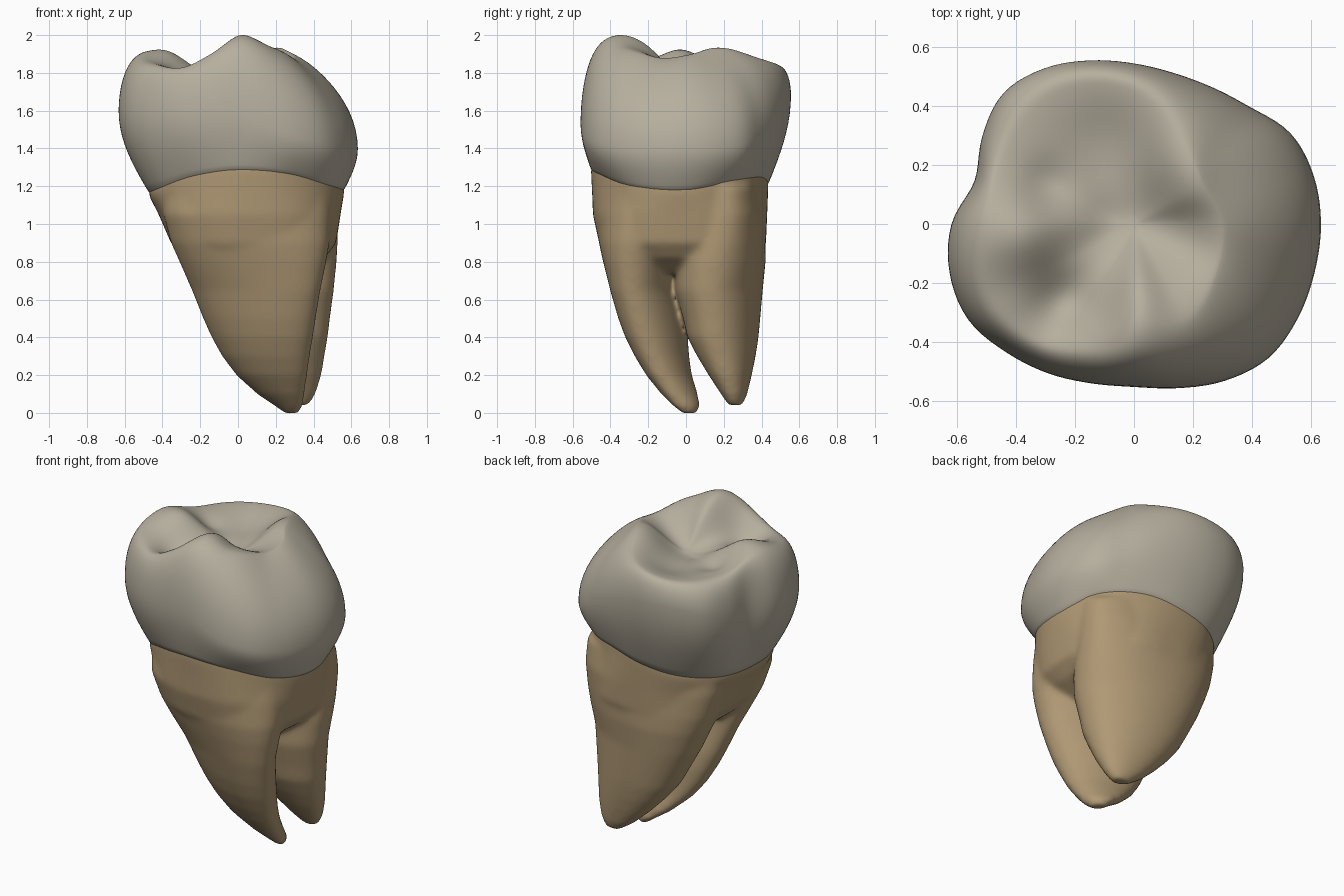
import bpy, bmesh, math

if "Cube" in bpy.data.objects:
    bpy.data.objects.remove(bpy.data.objects["Cube"])

def material(name, rgb):
    m = bpy.data.materials.new(name)
    m.diffuse_color = (*rgb, 1)
    m.use_nodes = True
    m.node_tree.nodes["Principled BSDF"].inputs["Base Color"].default_value = m.diffuse_color
    return m

def around(table, a):
    """Smooth periodic interpolation of evenly spaced values, a in radians."""
    n = len(table)
    f = (a / (2 * math.pi) * n) % n
    i = int(f)
    t = f - i
    p0, p1, p2, p3 = (table[(i + k) % n] for k in (-1, 0, 1, 2))
    return p1 + 0.5 * t * (p2 - p0 + t * (2*p0 - 5*p1 + 4*p2 - p3 + t * (3*(p1 - p2) + p3 - p0)))

def loft(bm, rings):
    """Skin closed rings and cap both ends."""
    vs = [[bm.verts.new(p) for p in r] for r in rings]
    n = len(vs[0])
    for a, b in zip(vs, vs[1:]):
        for i in range(n):
            bm.faces.new((a[i], a[(i + 1) % n], b[(i + 1) % n], b[i]))
    bm.faces.new(vs[0][::-1])
    bm.faces.new(vs[-1])

def finish(bm, name, mat):
    bmesh.ops.recalc_face_normals(bm, faces=bm.faces)
    me = bpy.data.meshes.new(name)
    bm.to_mesh(me)
    bm.free()
    me.materials.append(mat)
    for p in me.polygons:
        p.use_smooth = True
    ob = bpy.data.objects.new(name, me)
    bpy.context.collection.objects.link(ob)
    return ob

enamel = material("grey_cream_enamel", (0.47, 0.43, 0.345))
dentine = material("tan_root", (0.43, 0.315, 0.175))

# Crown outlines by direction, counter-clockwise from +x
WIDEST = [.635, .632, .615, .56, .535, .53, .545, .575, .61, .628, .595, .56,
          .62, .648, .65, .615, .585, .56, .553, .577, .615, .645, .642, .635]
WIDEST_Z = [1.4, 1.42, 1.55, 1.66, 1.68, 1.6, 1.6, 1.58, 1.58, 1.58, 1.46, 1.4]
NECK = [.56, .53, .46, .435, .45, .46, .465, .505, .49, .50, .535, .57]
NECK_Z = [1.18, 1.23, 1.245, 1.21, 1.18, 1.16, 1.16, 1.18, 1.25, 1.285, 1.265, 1.2]
RIM = [.30, .27, .33, .45, .52, .50, .49, .53, .48, .37, .37, .32]
RIM_Z = [1.90, 1.915, 1.90, 1.86, 1.825, 1.83, 1.895, 1.855, 1.84, 1.99, 1.93, 1.89]
SHOULDER = [1.75, 1.7, 1.2, .85, .85, .85, .85, .85, .85, .85, 1.2, 1.7]

# Chewing surface pits and ridges: x, y, height, spread
BUMPS = [(-.25, -.26, -.06, .075), (-.08, .30, -.03, .12), (.02, -.17, .05, .1),
         (-.37, -.05, .045, .09), (.13, .18, .03, .1), (-.2, -.39, .02, .05),
         (-.3, .13, -.03, .06), (.22, -.07, -.02, .08), (-.08, .0, -.02, .06)]

def bump(x, y):
    return sum(h * math.exp(-((x - a)**2 + (y - b)**2) / (2 * s * s)) for a, b, h, s in BUMPS)

SEG = 120
ANG = [2 * math.pi * i / SEG for i in range(SEG)]

def crown_point(a, part, u):
    rw, zw = around(WIDEST, a), around(WIDEST_Z, a)
    rn, zn = around(NECK, a), around(NECK_Z, a)
    rr, zr = around(RIM, a), around(RIM_Z, a)
    w = 0
    if part == "under":
        r, z = rn - .02, zn - .01
    elif part == "lower":
        r, z = rn + (rw - rn) * math.sin(u * math.pi / 2), zn + (zw - zn) * u
    elif part == "upper":
        c, s = math.cos(u * math.pi / 2), math.sin(u * math.pi / 2)
        r, z = rr + (rw - rr) * max(c, 0) ** around(SHOULDER, a), zw + (zr - zw) * s
        w = s ** 6
    else:
        r, z = rr * u, 1.76 + (zr - 1.76) * u * u * (3 - 2 * u)
        w = 1
    x, y = r * math.cos(a), r * math.sin(a)
    return (x, y, z + w * bump(x, y))

# Crown: neck, belly, shoulder, chewing surface
steps = [("under", 0)] + [("lower", i / 10) for i in range(10)]
steps += [("upper", i / 16) for i in range(16)]
steps += [("top", 1 - i / 24) for i in range(24)]
bm = bmesh.new()
loft(bm, [[crown_point(a, p, u) for a in ANG] for p, u in steps])
crown = finish(bm, "crown", enamel)
sm = crown.modifiers.new("soften", 'SMOOTH')
sm.factor, sm.iterations = 0.5, 2

# Root levels: z, x min, x max, y min, y max, squareness
TRUNK = [(1.05, -.42, .543, -.493, .43, 2.4), (.9, -.355, .52, -.46, .424, 2.6),
         (.82, -.30, .46, -.42, .38, 2.4), (.74, -.2, .34, -.33, .25, 2.2)]
FRONT = [(1.2, -.40, .49, -.455, -.0, 2.2), (1.05, -.395, .495, -.475, -.02, 2.2),
         (.9, -.355, .485, -.46, -.04, 2.2), (.8, -.31, .467, -.437, -.05, 2.2),
         (.65, -.245, .437, -.40, -.035, 2.1), (.5, -.185, .412, -.357, -.005, 2.1),
         (.4, -.14, .397, -.32, .008, 2.1), (.3, -.085, .38, -.27, .015, 2.1),
         (.2, -.01, .367, -.21, .03, 2.1), (.1, .1, .352, -.13, .062, 2.1),
         (.04, .19, .345, -.07, .075, 2.1), (-.004, .25, .32, -.02, .06, 2.1)]
BACK = [(1.2, -.39, .52, -.0, .39, 2.2), (1.05, -.385, .53, -.02, .415, 2.2),
        (.9, -.345, .528, -.04, .42, 2.2), (.8, -.305, .522, -.06, .42, 2.2),
        (.65, -.24, .507, -.055, .405, 2.1), (.5, -.16, .487, -.015, .392, 2.1),
        (.4, -.105, .475, .008, .383, 2.1), (.3, -.025, .458, .06, .368, 2.1),
        (.2, .07, .442, .12, .348, 2.1), (.1, .18, .412, .185, .325, 2.1),
        (.04, .27, .375, .225, .3, 2.1)]

def section(level, skew=0):
    """Rounded cross-section; skew slants it, swinging the left end backwards."""
    z, x0, x1, y0, y1, n = level
    k = skew * min(1, max(0, (1.05 - z) / .4))
    pts = []
    for a in ANG:
        c, s = math.cos(a), math.sin(a)
        c, s = math.copysign(abs(c) ** (2 / n), c), math.copysign(abs(s) ** (2 / n), s)
        pts.append(((x0 + x1) / 2 + (x1 - x0) / 2 * c,
                    (y0 + y1) / 2 + (y1 - y0) / 2 * (s * math.sqrt(1 - k * k) - k * c), z))
    return pts

def neck_ring(dr, dz):
    """Ring following the wavy lower edge of the crown."""
    return [((around(NECK, a) + dr) * math.cos(a), (around(NECK, a) + dr) * math.sin(a),
             around(NECK_Z, a) + dz) for a in ANG]

# Roots: trunk and two flattened roots fused into one smooth skin
bm = bmesh.new()
loft(bm, [neck_ring(-.06, .12), neck_ring(0, .03), neck_ring(0, -.02)]
     + [section(l) for l in TRUNK])
for levels, skew in ((FRONT, .38), (BACK, .22)):
    loft(bm, [section(l, skew) for l in levels])
roots = finish(bm, "roots", dentine)
rm = roots.modifiers.new("fuse", 'REMESH')
rm.mode, rm.voxel_size, rm.use_smooth_shade = 'VOXEL', 0.014, True
sm = roots.modifiers.new("soften", 'SMOOTH')
sm.factor, sm.iterations = 0.5, 18
